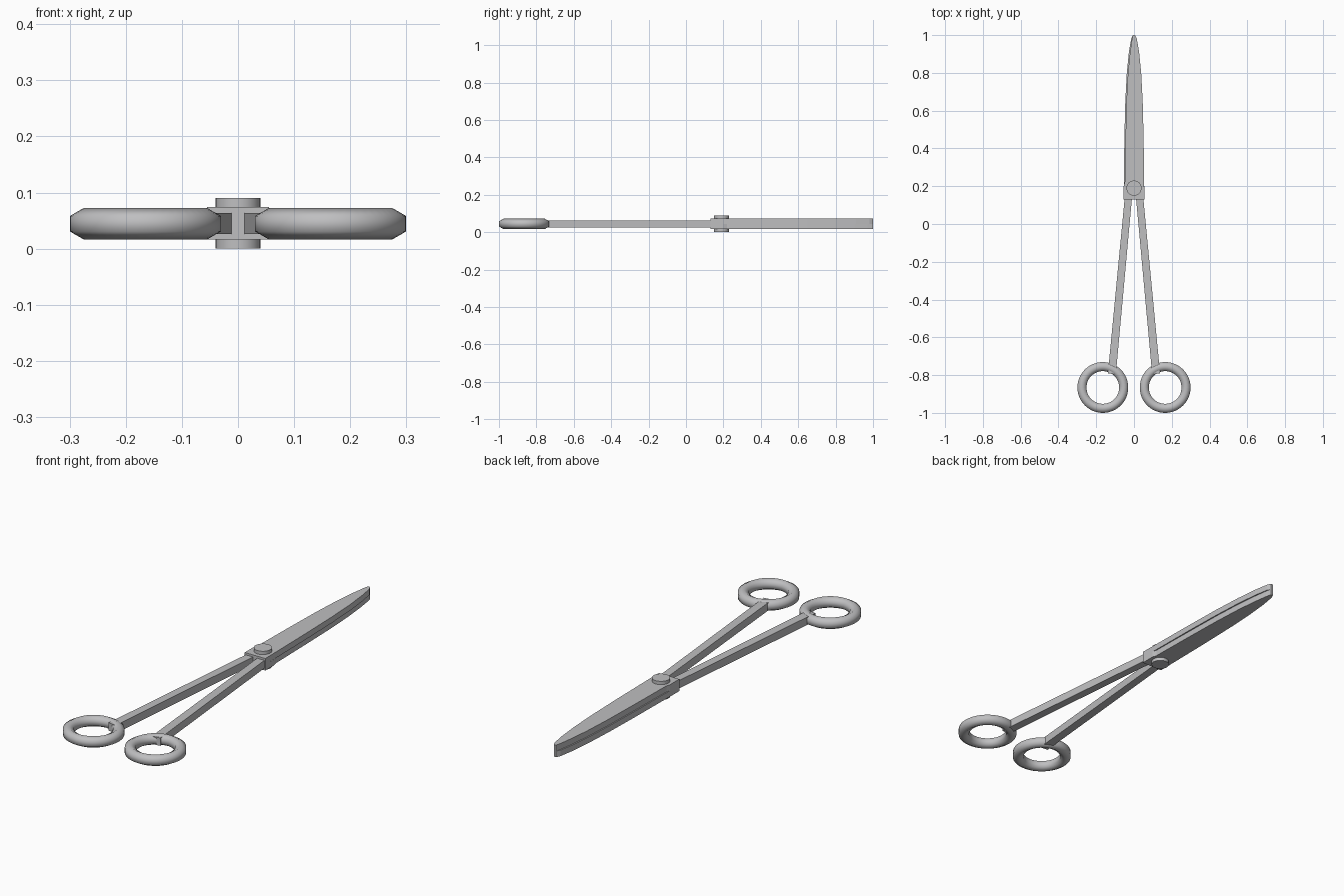
import bpy, bmesh, math

if "Cube" in bpy.data.objects:
    bpy.data.objects.remove(bpy.data.objects["Cube"])

steel = bpy.data.materials.new("steel_grey")
steel.diffuse_color = (0.52, 0.52, 0.53, 1)
steel.use_nodes = True
steel.node_tree.nodes["Principled BSDF"].inputs["Base Color"].default_value = steel.diffuse_color


def add_object(name, bm):
    bmesh.ops.recalc_face_normals(bm, faces=bm.faces)
    mesh = bpy.data.meshes.new(name)
    bm.to_mesh(mesh)
    bm.free()
    mesh.materials.append(steel)
    ob = bpy.data.objects.new(name, mesh)
    bpy.context.collection.objects.link(ob)
    return ob


def plate(name, outline, z0, z1):
    """Extrude a flat outline between two heights."""
    bm = bmesh.new()
    face = bm.faces.new([bm.verts.new((x, y, z0)) for x, y in outline])
    top = bmesh.ops.extrude_face_region(bm, geom=[face])
    for v in top["geom"]:
        if isinstance(v, bmesh.types.BMVert):
            v.co.z = z1
    return add_object(name, bm)


def ring(name, cx, cy, cz, major, minor, n=48, sides=6):
    """Smooth finger ring with a six-sided tube, point upwards."""
    bm = bmesh.new()
    rows = []
    for i in range(n):
        a = 2 * math.pi * i / n
        row = []
        for j in range(sides):
            t = 2 * math.pi * j / sides + math.pi / 2
            r = major + minor * math.cos(t)
            row.append(bm.verts.new((cx + r * math.cos(a), cy + r * math.sin(a),
                                     cz + minor * math.sin(t))))
        rows.append(row)
    for i in range(n):
        p, q = rows[i], rows[(i + 1) % n]
        for j in range(sides):
            k = (j + 1) % sides
            bm.faces.new((p[j], q[j], q[k], p[k])).smooth = True
    return add_object(name, bm)


# Blades: wide spine edge on one side, slightly inset cutting edge on the other
spine = [(0.055, 0.13), (0.054, 0.22), (0.051, 0.45), (0.046, 0.65),
         (0.038, 0.80), (0.027, 0.91), (0.015, 0.98), (0.006, 1.0)]
edge = [(-0.006, 1.0), (-0.012, 0.97), (-0.022, 0.90), (-0.032, 0.80),
        (-0.040, 0.65), (-0.045, 0.45), (-0.049, 0.22), (-0.055, 0.20), (-0.055, 0.13)]
blade = spine + edge
plate("upper_blade", blade, 0.045, 0.074)
plate("lower_blade", [(-x, y) for x, y in blade], 0.016, 0.045)

# Shanks and finger rings, mirrored left and right
shank = [(0.011, 0.135), (0.0495, 0.135), (0.138, -0.79), (0.096, -0.795)]
for side, s in (("left", -1), ("right", 1)):
    plate(side + "_shank", [(s * x, y) for x, y in shank], 0.026, 0.064)
    ring(side + "_finger_ring", s * 0.165, -0.8655, 0.0445, 0.1105, 0.0277)

# Pivot screw through both blades
bm = bmesh.new()
bmesh.ops.create_cone(bm, cap_ends=True, segments=32, radius1=0.04, radius2=0.04, depth=0.09)
bmesh.ops.translate(bm, verts=bm.verts, vec=(0, 0.19, 0.045))
for f in bm.faces:
    f.smooth = len(f.verts) == 4
for e in bm.edges:
    e.smooth = all(len(f.verts) == 4 for f in e.link_faces)
add_object("pivot_screw", bm)
